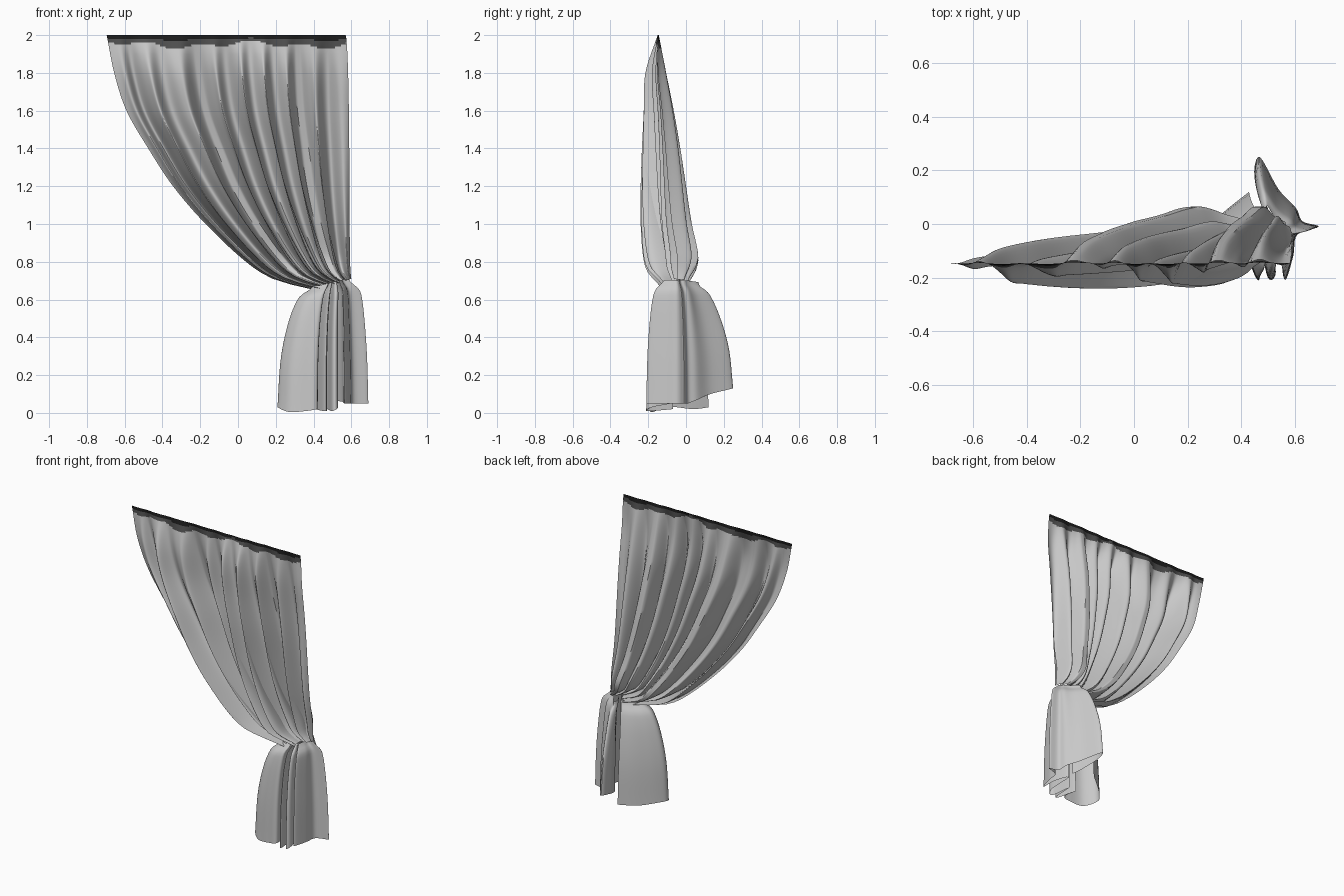
import bpy, bmesh, math
from mathutils import Vector

if "Cube" in bpy.data.objects:
    bpy.data.objects.remove(bpy.data.objects["Cube"])


def material(name, v):
    m = bpy.data.materials.new(name)
    m.diffuse_color = (v, v, v, 1)
    m.use_nodes = True
    m.node_tree.nodes["Principled BSDF"].inputs["Base Color"].default_value = m.diffuse_color
    return m


cloth = material("light grey cloth", 0.58)
shade = material("dark grey heading", 0.08)
black = material("black top hem", 0.012)


def lookup(table, z):
    """Smooth interpolation in a table of (z, value) sorted by falling z."""
    if z >= table[0][0]:
        return table[0][1]
    for i in range(len(table) - 1):
        (z0, a), (z1, b) = table[i], table[i + 1]
        if z >= z1:
            pa = table[max(i - 1, 0)]
            pb = table[min(i + 2, len(table) - 1)]
            h = z1 - z0
            ma = (b - pa[1]) / (z1 - pa[0]) * h
            mb = (pb[1] - a) / (pb[0] - z0) * h
            t = (z - z0) / h
            return (a * (2*t**3 - 3*t*t + 1) + ma * (t**3 - 2*t*t + t)
                    + b * (3*t*t - 2*t**3) + mb * (t**3 - t*t))
    return table[-1][1]


def sheet(name, rows, rule=None):
    """Skin a grid of points, rows from top to bottom."""
    bm = bmesh.new()
    grid = [[bm.verts.new(p) for p in r] for r in rows]
    for r0, r1 in zip(grid, grid[1:]):
        for i in range(len(r0) - 1):
            f = bm.faces.new((r0[i], r1[i], r1[i + 1], r0[i + 1]))
            f.smooth = True
            if rule:
                f.material_index = rule(f.calc_center_median())
    me = bpy.data.meshes.new(name)
    bm.to_mesh(me)
    bm.free()
    for m in (cloth, shade, black):
        me.materials.append(m)
    ob = bpy.data.objects.new(name, me)
    bpy.context.collection.objects.link(ob)
    bpy.ops.object.select_all(action='DESELECT')
    ob.select_set(True)
    bpy.context.view_layer.objects.active = ob
    bpy.ops.object.shade_smooth_by_angle(angle=math.radians(50))
    return ob


# Drape: pleated sheet swept from the straight top to the tie
SWEEP = [(2, 0), (1.8, .036), (1.6, .095), (1.4, .20), (1.2, .32),
         (1.0, .48), (.8, .685), (.72, .82), (.675, 1)]
FRONT = [(2, -.150), (1.8, -.215), (1.6, -.225), (1.2, -.24), (1.0, -.24),
         (.82, -.225), (.75, -.20), (.71, -.16), (.675, -.13)]
BACK = [(2, -.144), (1.8, -.105), (1.6, -.065), (1.4, -.03), (1.2, 0),
        (1.0, .03), (.82, .065), (.75, .05), (.71, .025), (.675, .01)]
N = 240
zs = [2 - .01 * i for i in range(11)]
zs += [1.9 - i * (1.9 - .675) / 46 for i in range(1, 47)]
rows = []
for z in zs:
    t = (2 - z) / 1.325
    s, f, b = lookup(SWEEP, z), lookup(FRONT, z), lookup(BACK, z)
    mid, amp = (f + b) / 2, (b - f) / 2
    row = []
    for i in range(N + 1):
        u = i / N
        ph = 2 * math.pi * (8.5 * u + .22 * math.sin(9 * u + .5) + .1 * t)
        broad = math.cos(2 * math.pi * (2.4 * u + .12 * t))
        fine = math.cos(ph) + .18 * math.cos(2 * ph + 1)
        w = .5 * broad + .58 * fine
        # edges stay slack, and the right end turns towards the back
        w *= min(1, .3 + 9 * u, .2 + 10 * (1 - u))
        w += .45 * max(0, (u - .82) / .18)
        w = max(-1, min(1, w))
        x0, x1 = -.695 + 1.265 * u, .405 + .195 * u
        curl = amp * .16 * math.sin(ph) * min(1, 4 * u, 6 * (1 - u))
        x = x0 + (x1 - x0) * s + curl + .014 * u**8 * math.sin(math.pi * t**.6)
        row.append(Vector((x, mid + amp * w, z + (u - .4) * .06 * t ** 6)))
    rows.append(row)


def heading(c):
    ragged = .012 * math.sin(23 * c.x) + .012 * math.sin(9 * c.x + 1)
    if c.z > 1.978 + ragged * .3:
        return 2
    return 1 if c.z > 1.95 + ragged else 0


sheet("curtain_drape", rows, heading)

# Tail: folded hem outline (x, y, z) gathered up into the tie
HEM = [Vector(p) for p in (
    (.43, .12, .03), (.33, .04, .02), (.24, -.05, .03), (.21, -.11, .03), (.27, -.175, .005),
    (.36, -.19, .01), (.42, -.18, .02), (.41, -.08, .02), (.45, -.19, .01),
    (.47, -.20, .01), (.47, -.07, .02), (.50, -.20, .01), (.53, -.18, .03),
    (.51, -.03, .06), (.55, -.12, .06), (.565, -.21, .05), (.595, -.12, .05),
    (.61, -.04, .05), (.69, -.01, .05), (.63, .01, .05), (.605, .06, .07),
    (.54, .13, .10), (.47, .25, .13), (.45, .18, .12), (.49, .08, .08), (.52, .02, .06))]
GATHER = [(0, .40), (-.03, .50), (-.07, .67), (-.12, .76), (-.3, .87),
          (-.6, .96), (-1, 1)]


def spline(pts, n):
    """Catmull-Rom samples through the points."""
    out = []
    for i in range(len(pts) - 1):
        a, b = pts[max(i - 1, 0)], pts[i]
        c, d = pts[i + 1], pts[min(i + 2, len(pts) - 1)]
        for k in range(n):
            t = k / n
            out.append(.5 * (2*b + (c - a)*t + (2*a - 5*b + 4*c - d)*t*t
                             + (3*b - a - 3*c + d)*t**3))
    return out + [pts[-1]]


hem = spline(HEM, 6)
rows = []
for j in range(25):
    k = (j / 24) ** 1.5
    g = (lookup(GATHER, -k) - .4) / .6
    row = []
    for p in hem:
        # left and back folds open out more slowly
        left = max(0, min(1, (.485 - p.x) / .2))
        back = max(0, min(1, (p.y + .055) / .15))
        gx = .4 + .6 * g ** (1 + .6 * left)
        gy = .4 + .6 * g ** (1 + 1.2 * back)
        top = .675 + .03 * max(0, min(1, (p.x - .3) / .3))
        row.append(Vector((.485 + (p.x - .485) * gx + .02 * (1 - k) ** 4,
                           -.055 + (p.y + .055) * gy,
                           top + (max(p.z, .001) - top) * k)))
    rows.append(row)
sheet("curtain_tail", rows)
